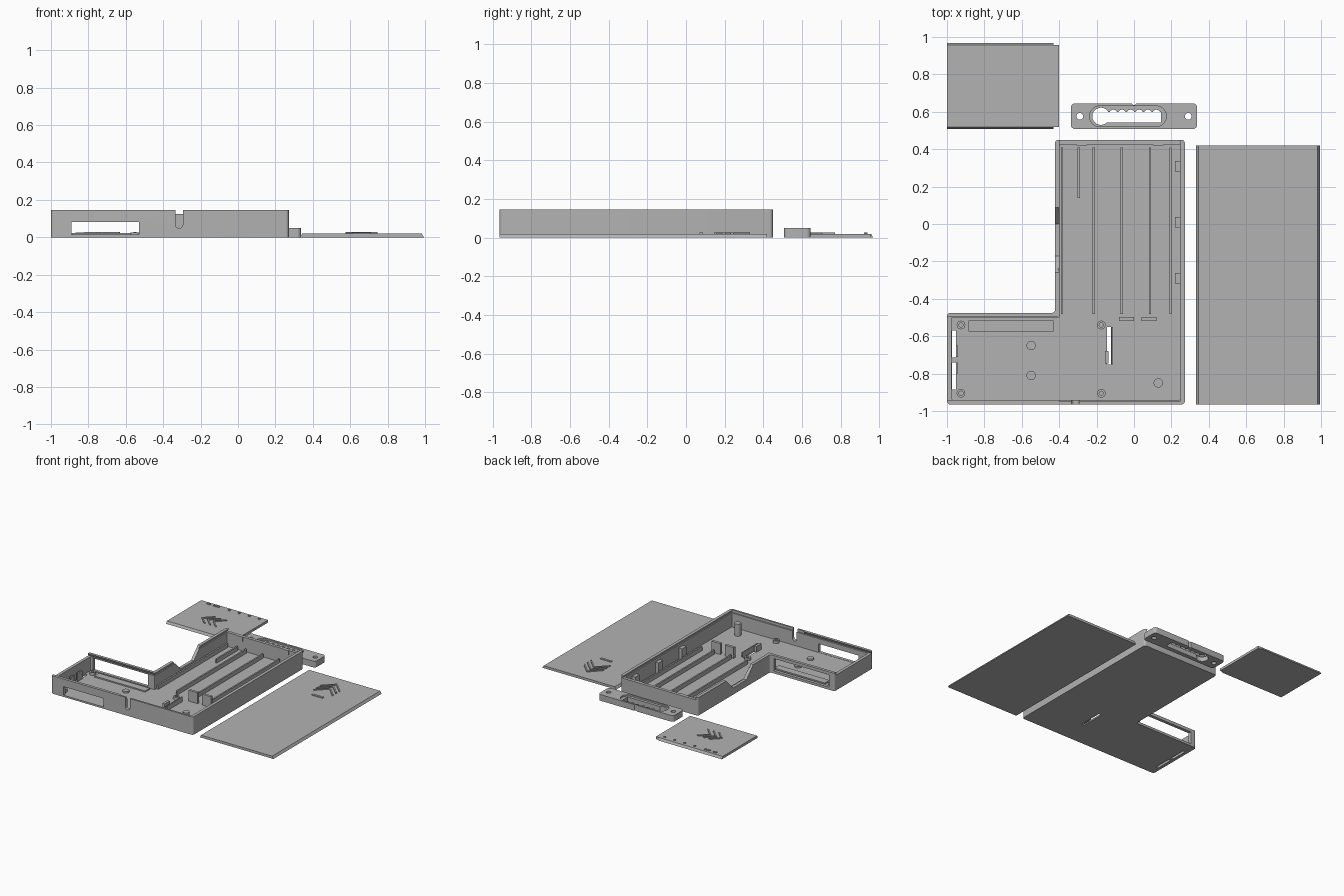
import bpy, bmesh, math
from mathutils import Vector

if "Cube" in bpy.data.objects:
    bpy.data.objects.remove(bpy.data.objects["Cube"])

grey = bpy.data.materials.new("plain grey")
grey.diffuse_color = (0.45, 0.45, 0.45, 1)
grey.use_nodes = True
grey.node_tree.nodes["Principled BSDF"].inputs["Base Color"].default_value = grey.diffuse_color


def finish(name, bm):
    bmesh.ops.recalc_face_normals(bm, faces=bm.faces)
    me = bpy.data.meshes.new(name)
    bm.to_mesh(me)
    bm.free()
    me.materials.append(grey)
    ob = bpy.data.objects.new(name, me)
    bpy.context.collection.objects.link(ob)
    return ob


def prism(name, pts, z0, z1, round_r=0, axis="z"):
    """Extrude an outline along an axis, optionally rounding its corners."""
    place = {"z": lambda a, b, c: (a, b, c), "y": lambda a, b, c: (a, c, b),
             "x": lambda a, b, c: (c, a, b)}[axis]
    bm = bmesh.new()
    lo = [bm.verts.new(place(a, b, z0)) for a, b in pts]
    hi = [bm.verts.new(place(a, b, z1)) for a, b in pts]
    n = len(pts)
    bm.faces.new(lo)
    bm.faces.new(hi)
    for i in range(n):
        bm.faces.new((lo[i], lo[(i + 1) % n], hi[(i + 1) % n], hi[i]))
    bmesh.ops.recalc_face_normals(bm, faces=bm.faces)
    if round_r:
        sides = [e for e in bm.edges if (e.verts[0] in lo) != (e.verts[1] in lo)]
        bmesh.ops.bevel(bm, geom=sides, offset=round_r, segments=5, profile=0.5, affect="EDGES")
    return finish(name, bm)


def box(name, x0, x1, y0, y1, z0, z1, r=0):
    return prism(name, [(x0, y0), (x1, y0), (x1, y1), (x0, y1)], z0, z1, r)


def disc(name, x, y, r, z0, z1, n=32):
    return prism(name, [(x + r * math.cos(math.tau * i / n), y + r * math.sin(math.tau * i / n))
                        for i in range(n)], z0, z1)


def cut(ob, cutters):
    """Subtract each cutter and keep only the resulting mesh."""
    for c in cutters:
        m = ob.modifiers.new("cut", "BOOLEAN")
        m.object, m.operation, m.solver = c, "DIFFERENCE", "EXACT"
    dg = bpy.context.evaluated_depsgraph_get()
    dg.update()
    me = bpy.data.meshes.new_from_object(ob.evaluated_get(dg))
    ob.modifiers.clear()
    ob.data = me
    for c in cutters:
        bpy.data.objects.remove(c)


# L-shaped tray
H, FLOOR = 0.145, 0.012


def l_shape(t):
    return [(-1 + t, -0.965 + t), (0.272 - t, -0.965 + t), (0.272 - t, 0.45 - t),
            (-0.422 + t, 0.45 - t), (-0.422 + t, -0.475 - t), (-1 + t, -0.475 - t)]


tray = prism("tray", l_shape(0), 0, H, 0.018)
cutters = [
    prism("cavity", l_shape(0.025), FLOOR, 0.3, 0.006),
    # tapered tracks for the two sliding lids
    prism("long_track", [(-0.407, 0.125), (0.257, 0.125), (0.246, 0.147), (-0.396, 0.147)],
          -0.95, 0.6, axis="y"),
    prism("short_track", [(-0.952, 0.125), (-0.488, 0.125), (-0.499, 0.147), (-0.941, 0.147)],
          -1.1, -0.405, axis="x"),
    # wall openings
    box("front_window", -0.89, -0.53, -1.1, -0.93, 0.014, 0.083),
    box("rear_window", -0.95, -0.455, -0.51, -0.4, 0.02, 0.12),
    prism("cable_notch", [(-0.335, 0.2), (-0.335, 0.068)] +
          [(-0.315 + 0.02 * math.cos(a), 0.068 + 0.02 * math.sin(a))
           for a in [math.pi * (1 + i / 8) for i in range(1, 8)]] +
          [(-0.295, 0.068), (-0.295, 0.2)], -1.1, -0.9, axis="y"),
    prism("side_dip", [(-0.26, 0.146), (-0.17, 0.055), (0.0, 0.055), (0.09, 0.146), (0.09, 0.3),
                       (-0.26, 0.3)], -0.5, -0.39, axis="x"),
    # floor slots
    box("switch_slot", -0.145, -0.122, -0.75, -0.55, -0.1, 0.1),
    box("end_slot_a", -0.974, -0.953, -0.885, -0.74, -0.1, 0.1),
    box("end_slot_b", -0.974, -0.953, -0.715, -0.57, -0.1, 0.1),
]
cut(tray, cutters)

# battery ribs along the long leg
for x, y0 in [(-0.385, -0.48), (-0.295, 0.14), (-0.215, -0.48), (-0.065, -0.48),
              (0.085, -0.48), (0.195, -0.48)]:
    box("rib", x - 0.006, x + 0.006, y0, 0.41, 0.01, 0.045)

# upright stops, wall blocks and rear catches
for x in (-0.04, 0.08):
    box("upright_stop", x - 0.04, x + 0.04, -0.518, -0.497, 0.01, 0.1)
for y in (0.31, 0.01, -0.29):
    box("wall_block", 0.218, 0.25, y - 0.028, y + 0.028, 0.01, 0.1)
for x in (-0.28, 0.13):
    box("rear_catch", x - 0.028, x + 0.028, 0.42, 0.438, 0.09, 0.125)

# holders beside the slots and the shelf on the floor
box("switch_holder", -0.156, -0.136, -0.745, -0.68, 0.01, 0.06)
box("switch_rail", -0.121, -0.112, -0.75, -0.55, 0.01, 0.05)
for y in (-0.68, -0.77):
    box("port_holder", -0.953, -0.942, y - 0.03, y + 0.03, 0.01, 0.08)
box("shelf", -0.885, -0.43, -0.575, -0.515, 0.01, 0.022)

# screw bosses and pegs
for x in (-0.925, -0.175):
    for y in (-0.54, -0.905):
        boss = disc("screw_boss", x, y, 0.023, 0.01, 0.035)
        cut(boss, [disc("hole", x, y, 0.011, 0.015, 0.1)])
for x, y, top in [(-0.55, -0.65, 0.025), (-0.55, -0.81, 0.025), (0.13, -0.85, 0.11)]:
    disc("peg", x, y, 0.025, 0.01, top)


# sliding lids with tapered edges
prism("long_lid", [(0.332, 0), (0.994, 0), (0.982, 0.02), (0.344, 0.02)], -0.965, 0.42, axis="y")
prism("short_lid", [(0.508, 0), (0.968, 0), (0.958, 0.02), (0.518, 0.02)], -1, -0.43, axis="x")
box("short_lid_tongue", -0.43, -0.4, 0.518, 0.958, 0, 0.02)


def chevron(x, y, arm, w, heading):
    """Raised V mark pointing along the heading."""
    outline = [(0, 0), (-arm, arm), (-arm - w, arm), (-w, 0), (-arm - w, -arm), (-arm, -arm)]
    c, s = math.cos(heading), math.sin(heading)
    prism("arrow_mark", [(x + a * c - b * s, y + a * s + b * c) for a, b in outline], 0.019, 0.028)


for i in range(3):
    chevron(0.66, 0.33 - 0.043 * i, 0.085, 0.015, math.pi / 2)
    chevron(-0.82 + 0.05 * i, 0.705, 0.065, 0.015, math.pi)
box("grip_bar", 0.61, 0.71, 0.07, 0.088, 0.019, 0.026)
box("grip_bar", -0.93, -0.9, 0.925, 0.94, 0.019, 0.026)
box("grip_bar", -0.87, -0.82, 0.925, 0.94, 0.019, 0.026)
for x in (-0.73, -0.64, -0.55, -0.46):
    disc("lid_bump", x, 0.93, 0.008, 0.019, 0.027, 12)

# strap plate with screw holes, a recess and a scalloped keyhole slot
plate = box("strap_plate", -0.337, 0.337, 0.508, 0.645, 0, 0.05, 0.022)
slot = [disc("screw_hole", sx * 0.29, 0.576, 0.018, -0.1, 0.2) for sx in (-1, 1)]
slot += [box("recess", -0.237, 0.172, 0.521, 0.631, 0.038, 0.2, 0.052),
         disc("key_hole", -0.177, 0.576, 0.046, -0.1, 0.2),
         box("key_slot", -0.165, 0.145, 0.543, 0.598, -0.1, 0.2)]
slot += [disc("scallop", -0.11 + 0.046 * i, 0.59, 0.0215, -0.1, 0.2, 20) for i in range(6)]
slot += [disc("rear_nick", 0, 0.648, 0.012, -0.1, 0.2, 16)]
cut(plate, slot)

# smooth the rounded corners only
bpy.ops.object.select_all(action="SELECT")
bpy.context.view_layer.objects.active = tray
bpy.ops.object.shade_smooth_by_angle(angle=math.radians(30))
